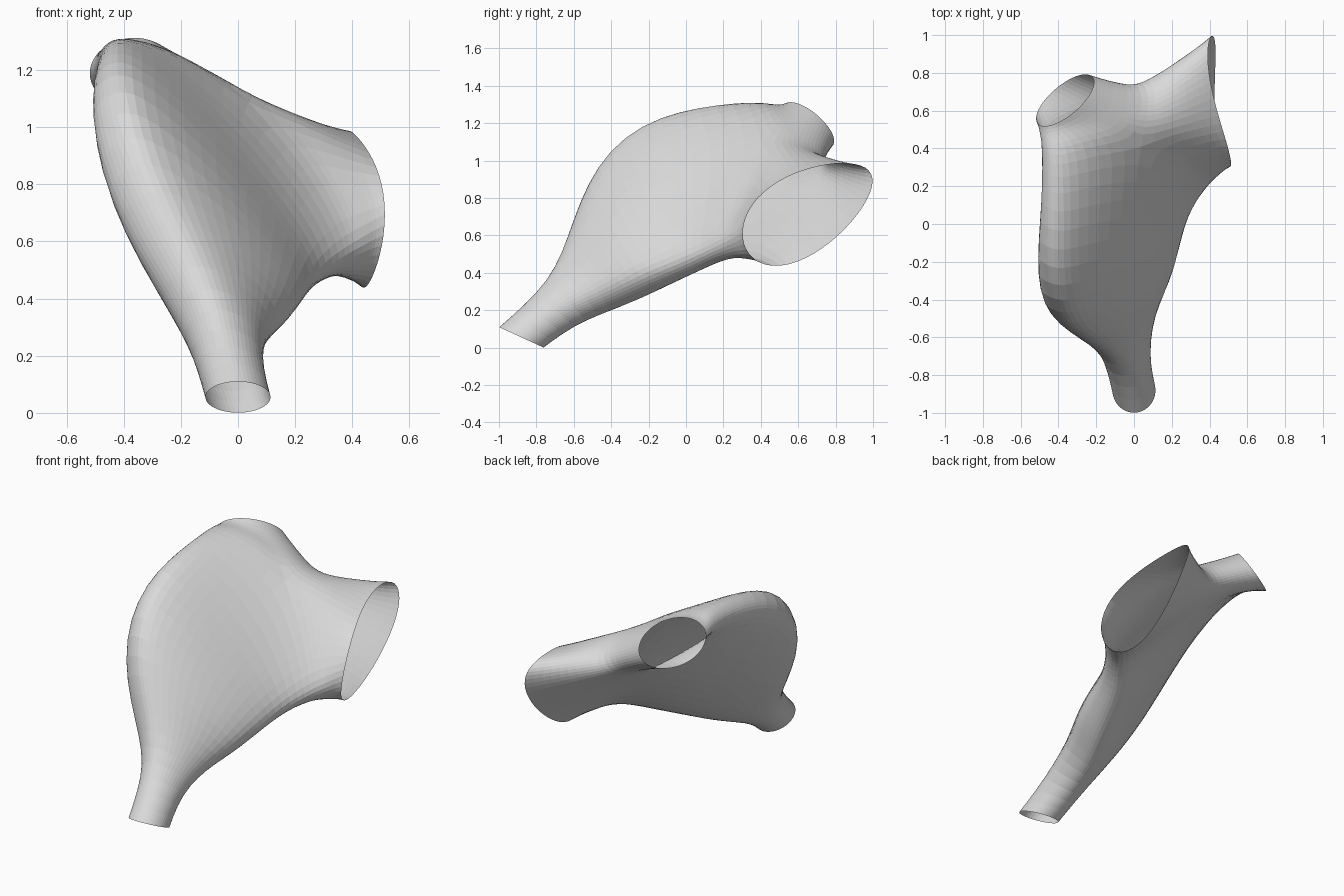
import bpy, bmesh, math
from mathutils import Vector as V

if "Cube" in bpy.data.objects:
    bpy.data.objects.remove(bpy.data.objects["Cube"])

N = 24  # points around every cross-section


def ellipse(c, e1, e2, phase=0.0, warp=(0, 0, 0)):
    """Closed ring: c + cos*e1 + sin*e2, bent out of plane by warp."""
    c, e1, e2, warp = V(c), V(e1), V(e2), V(warp)
    ts = [2 * math.pi * i / N + phase for i in range(N)]
    return [c + e1 * math.cos(t) + e2 * math.sin(t) + warp * math.sin(2 * t)
            for t in ts]


def flat_oval(left, right, ru, rn, bow):
    """Flattened tube section between a left and a right edge centre."""
    left, right, bow = V(left), V(right), V(bow)
    u = (right - left).normalized()
    n = V((0.5, -0.45, 0.74))
    n = (n - u * n.dot(u)).normalized()
    ring = []
    for i in range(N):
        t = 2 * math.pi * i / N
        k = max(-1, min(1, 1.35 * math.cos(t)))
        p = left.lerp(right, 0.5 + 0.5 * k) + bow * (1 - k * k)
        ring.append(p + u * (ru * math.cos(t)) + n * (rn * math.sin(t)))
    return ring


bm = bmesh.new()


def add_ring(points):
    return [bm.verts.new(p) for p in points]


def bridge(a, b):
    for i in range(N):
        j = (i + 1) % N
        bm.faces.new((a[i], a[j], b[j], b[i]))


def branch(loop, end, steps):
    """Loft from an existing vertex loop to an open end ring."""
    start = [v.co.copy() for v in loop]
    for s in range(1, steps + 1):
        f = s / steps
        nxt = add_ring([p.lerp(q, f) for p, q in zip(start, end)])
        bridge(loop, nxt)
        loop = nxt


# narrow neck at the front
rings = [
    ellipse((0, -0.88, 0.055), (0.115, 0, 0), (0, -0.12, 0.055), -0.6),
    ellipse((-0.03, -0.765, 0.15), (0.115, 0, 0), (0, -0.105, 0.07), -0.6),
    ellipse((-0.045, -0.63, 0.255), (0.12, 0, 0), (0, -0.09, 0.108), -0.65),
]
# widening body: left edge centre, right edge centre, radii, bow of the middle
for s in [
    ((-0.125, -0.58, 0.40), (-0.02, -0.47, 0.295), 0.13, 0.14, (0, 0, 0)),
    ((-0.225, -0.53, 0.555), (0.045, -0.36, 0.355), 0.14, 0.165, (0, 0, 0)),
    ((-0.335, -0.475, 0.76), (0.07, -0.26, 0.405), 0.145, 0.175, (0, 0, 0)),
    ((-0.385, -0.375, 0.955), (0.10, -0.16, 0.455), 0.145, 0.17, (-0.01, 0.02, 0)),
    ((-0.395, -0.20, 1.10), (0.13, -0.05, 0.50), 0.145, 0.16, (-0.01, 0.04, 0)),
    ((-0.375, 0.0, 1.155), (0.155, 0.06, 0.545), 0.145, 0.145, (0, 0.07, 0.01)),
    ((-0.365, 0.2, 1.185), (0.215, 0.15, 0.58), 0.14, 0.135, (0, 0.13, 0.06)),
    ((-0.375, 0.38, 1.20), (0.275, 0.24, 0.595), 0.135, 0.14, (0.02, 0.2, 0.125)),
]:
    rings.append(flat_oval(*s))

loops = [add_ring(r) for r in rings]
for a, b in zip(loops, loops[1:]):
    bridge(a, b)

# saddle between the two rear branches
last = loops[-1]
h = N // 2
top, bottom = last[N // 4].co, last[3 * N // 4].co
mid = (top + bottom) / 2
reach = V((0.055, 0.715, 1.0)) - mid
saddle = add_ring([mid + (top - mid) * math.cos(math.pi * i / h)
                   + reach * math.sin(math.pi * i / h) for i in range(1, h)])

# upper left branch
left_loop = last[N // 4:3 * N // 4 + 1] + saddle[::-1]
branch(left_loop, ellipse((-0.365, 0.655, 1.19), (0.04, -0.07, 0.12),
                          (-0.15, -0.12, 0.03)), 4)

# wide right branch
right_loop = last[3 * N // 4:] + last[:N // 4 + 1] + saddle
branch(right_loop, ellipse((0.444, 0.65, 0.735), (-0.016, 0.12, -0.175),
                           (0.044, -0.33, -0.215),
                           warp=(-0.028, 0, -0.025)), 5)

# relax everything but the open rims
for _ in range(3):
    inner = [v for v in bm.verts if not v.is_boundary]
    bmesh.ops.smooth_vert(bm, verts=inner, factor=0.5,
                          use_axis_x=True, use_axis_y=True, use_axis_z=True)
bmesh.ops.recalc_face_normals(bm, faces=bm.faces[:])
# make the skin face outward
f = min(bm.faces, key=lambda q: q.calc_center_median().x)
if f.normal.x > 0:
    bmesh.ops.reverse_faces(bm, faces=bm.faces[:])

mesh = bpy.data.meshes.new("branching_shell")
bm.to_mesh(mesh)
bm.free()
grey = bpy.data.materials.new("light grey")
grey.diffuse_color = (0.7, 0.7, 0.7, 1)
grey.use_nodes = True
grey.node_tree.nodes["Principled BSDF"].inputs["Base Color"].default_value = grey.diffuse_color
mesh.materials.append(grey)
shell = bpy.data.objects.new("branching_shell", mesh)
bpy.context.collection.objects.link(shell)
shell.modifiers.new("rounding", 'SUBSURF').levels = 1
shell.modifiers["rounding"].render_levels = 1
